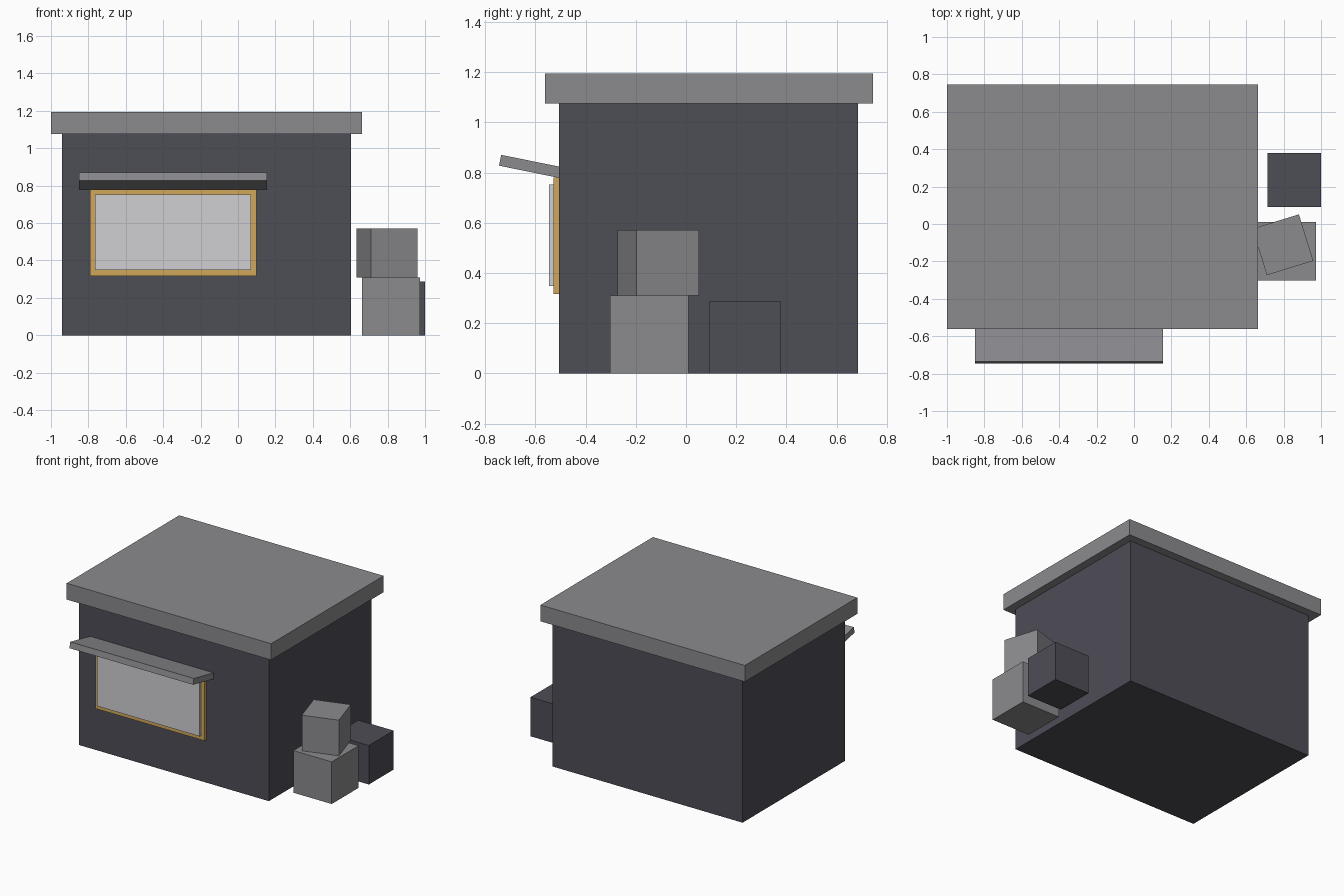
import bpy
import math

if "Cube" in bpy.data.objects:
    bpy.data.objects.remove(bpy.data.objects["Cube"])


def material(name, rgb):
    m = bpy.data.materials.new(name)
    m.diffuse_color = (*rgb, 1)
    m.use_nodes = True
    m.node_tree.nodes["Principled BSDF"].inputs["Base Color"].default_value = m.diffuse_color
    return m


light_grey = material("light_grey", (0.258, 0.258, 0.274))
charcoal = material("charcoal", (0.076, 0.075, 0.094))
pale_glass = material("pale_glass", (0.63, 0.63, 0.655))
ochre = material("ochre", (0.64, 0.39, 0.105))


def box(name, x, y, z, mat, rot=(0, 0, 0)):
    """Box spanning the given (min, max) ranges, turned about its centre."""
    spans = (x, y, z)
    bpy.ops.mesh.primitive_cube_add(
        size=1, location=[(a + b) / 2 for a, b in spans], rotation=rot)
    ob = bpy.context.object
    ob.name = name
    ob.scale = [b - a for a, b in spans]
    bpy.ops.object.transform_apply(location=False, rotation=False, scale=True)
    ob.data.materials.append(mat)
    return ob


# Building
box("walls", (-0.94, 0.605), (-0.505, 0.685), (0, 1.075), charcoal)
box("roof", (-1, 0.663), (-0.562, 0.745), (1.075, 1.195), light_grey)

# Serving window: frame, pane and tilted awning
box("window_frame", (-0.792, 0.098), (-0.527, -0.495), (0.316, 0.78), ochre)
box("window_pane", (-0.764, 0.07), (-0.545, -0.515), (0.348, 0.752), pale_glass)
box("awning", (-0.85, 0.156), (-0.743, -0.493), (0.802, 0.846), light_grey,
    (math.radians(-11.5), 0, 0))

# Crates beside the right wall
box("lower_crate", (0.662, 0.974), (-0.302, 0.01), (0, 0.31), light_grey)
box("upper_crate", (0.666, 0.926), (-0.241, 0.019), (0.31, 0.572), light_grey,
    (0, 0, math.radians(17.2)))
box("dark_crate", (0.713, 1.0), (0.092, 0.379), (0, 0.287), charcoal)
